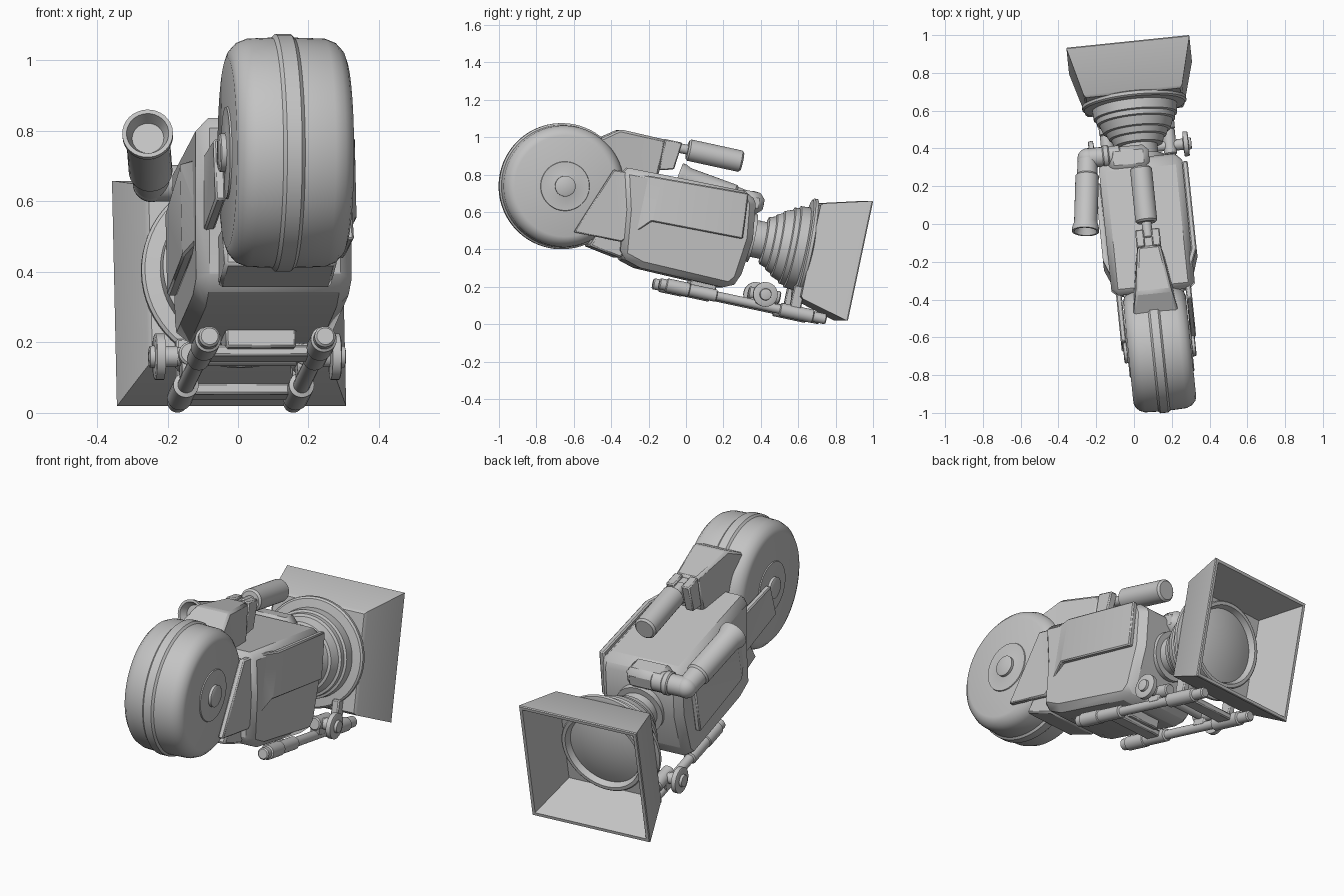
import bpy, bmesh, math
from mathutils import Matrix, Vector

if "Cube" in bpy.data.objects:
    bpy.data.objects.remove(bpy.data.objects["Cube"])

# Local frame: x across, y along the lens, z up; the whole camera is yawed and pitched
FRAME = (Matrix.Translation((0.067, 0, 0.536)) @ Matrix.Rotation(math.radians(5.9), 4, 'Z')
         @ Matrix.Rotation(math.radians(-12), 4, 'X'))

grey = bpy.data.materials.new("plain_grey")
grey.use_nodes = True
grey.diffuse_color = (0.55, 0.55, 0.55, 1)
grey.node_tree.nodes["Principled BSDF"].inputs["Base Color"].default_value = (0.55, 0.55, 0.55, 1)
parts = []


def add(name, bm, bevel=0.0, segments=1):
    bmesh.ops.recalc_face_normals(bm, faces=bm.faces)
    mesh = bpy.data.meshes.new(name)
    bm.to_mesh(mesh)
    bm.free()
    mesh.materials.append(grey)
    ob = bpy.data.objects.new(name, mesh)
    bpy.context.collection.objects.link(ob)
    ob.matrix_world = FRAME
    if bevel:
        mod = ob.modifiers.new("bevel", 'BEVEL')
        mod.width = bevel
        mod.segments = segments
        mod.limit_method = 'ANGLE'
    parts.append(ob)
    return ob


def revolve(name, profile, origin=(0, 0, 0), direction=(0, 1, 0), n=40, turn=0.0):
    """Turn (distance, radius) points about an axis and cap the ends."""
    bm = bmesh.new()
    d = Vector(direction).normalized()
    ref = Vector((1, 0, 0)) if abs(d.x) < 0.9 else Vector((0, 0, 1))
    a = (ref - d * ref.dot(d)).normalized()
    b = d.cross(a)
    rings = []
    for t, r in profile:
        c = Vector(origin) + d * t
        rings.append([bm.verts.new(c + r * (a * math.cos(q) + b * math.sin(q)))
                      for q in (turn + math.tau * i / n for i in range(n))])
    for p, q in zip(rings, rings[1:]):
        for i in range(n):
            j = (i + 1) % n
            bm.faces.new((p[i], p[j], q[j], q[i]))
    bm.faces.new(rings[0])
    bm.faces.new(rings[-1])
    bmesh.ops.remove_doubles(bm, verts=bm.verts, dist=1e-5)
    return add(name, bm)


def rod(name, start, end, r, n=24, edge=0.006):
    d = Vector(end) - Vector(start)
    h = d.length
    return revolve(name, [(0, r - edge), (edge, r), (h - edge, r), (h, r - edge)], start, d, n)


def prism(name, outline, x0, x1, bevel=0.0):
    """Extrude a (y, z) outline across x."""
    bm = bmesh.new()
    face = bm.faces.new([bm.verts.new((x0, y, z)) for y, z in outline])
    new = bmesh.ops.extrude_face_region(bm, geom=[face])["geom"]
    bmesh.ops.translate(bm, vec=(x1 - x0, 0, 0), verts=[v for v in new if isinstance(v, bmesh.types.BMVert)])
    return add(name, bm, bevel)


def box(name, x, y, z, bevel=0.006):
    return prism(name, [(y[0], z[0]), (y[1], z[0]), (y[1], z[1]), (y[0], z[1])], x[0], x[1], bevel)


def side_plate(name, outline, side):
    """Sheet that steps inward towards the magazine."""
    bm = bmesh.new()
    bm.faces.new([bm.verts.new((0, y, z)) for y, z in outline])
    for y in (-0.2, -0.33):
        bmesh.ops.bisect_plane(bm, geom=bm.verts[:] + bm.edges[:] + bm.faces[:],
                               plane_co=(0, y, 0), plane_no=(0, 1, 0))
    for v in bm.verts:
        k = min(max((-0.2 - v.co.y) / 0.13, 0), 1)
        v.co.x = side * (0.25 - 0.05 * k)
    new = bmesh.ops.extrude_face_region(bm, geom=bm.faces[:])["geom"]
    bmesh.ops.translate(bm, vec=(-side * 0.03, 0, 0), verts=[v for v in new if isinstance(v, bmesh.types.BMVert)])
    return add(name, bm, 0.006)


# Camera body and its outer plates
prism("camera_body", [(-0.33, -0.25), (-0.21, -0.285), (0.28, -0.295), (0.325, -0.24), (0.35, -0.01),
                      (0.325, 0.18), (0.29, 0.235), (-0.42, 0.225), (-0.36, 0.0)], -0.222, 0.222, 0.045)
side_plate("left_side_plate", [(-0.6, -0.172), (-0.46, 0.2), (0.27, 0.225), (0.29, -0.02),
                               (-0.208, -0.03), (-0.34, -0.17)], 1)
side_plate("right_side_plate", [(0.23, -0.16), (0.23, 0.08), (-0.2, 0.13), (-0.64, 0.11),
                                (-0.66, -0.07), (-0.34, -0.09), (-0.19, -0.14)], -1)
prism("lower_magazine_mount", [(-0.5, -0.225), (-0.32, -0.255), (-0.25, -0.1), (-0.45, -0.1)], -0.16, 0.16, 0.01)

# Round film magazine with a raised centre band and hubs
revolve("magazine", [(-0.167, 0.27), (-0.16, 0.29), (-0.14, 0.312), (-0.11, 0.324), (-0.04, 0.327),
                     (-0.03, 0.337), (0.012, 0.337), (0.022, 0.327), (0.11, 0.324), (0.14, 0.312),
                     (0.16, 0.29), (0.167, 0.27)], (0, -0.695, 0.059), (1, 0, 0), 72)
for side, label in ((1, "left"), (-1, "right")):
    revolve(label + "_magazine_hub", [(0.16, 0.135), (0.172, 0.13), (0.172, 0.06), (0.174, 0.055),
                                      (0.188, 0.055), (0.192, 0.048)],
            (0, -0.695, 0.059), (side, 0, 0), 40)

# Top neck, widening towards the magazine
bm = bmesh.new()
rows = [[bm.verts.new(p) for p in ((-h * 1.2, y, z0), (h * 1.2, y, z0), (h, y, z1), (-h, y, z1))]
        for y, z0, z1, h in ((-0.205, 0.22, 0.417, 0.06), (-0.457, 0.18, 0.42, 0.095), (-0.58, 0.14, 0.33, 0.125))]
for p, q in zip(rows, rows[1:]):
    for i in range(4):
        bm.faces.new((p[i], p[(i + 1) % 4], q[(i + 1) % 4], q[i]))
bm.faces.new(rows[0])
bm.faces.new(rows[-1])
add("top_neck", bm, 0.012)

# Carrying handle
for side, label in ((1, "left"), (-1, "right")):
    prism(label + "_handle_clamp", [(-0.21, 0.25), (-0.13, 0.27), (-0.115, 0.42), (-0.21, 0.42)],
          side * 0.02, side * 0.065, 0.006)
box("handle_clamp_core", (-0.03, 0.03), (-0.21, -0.14), (0.3, 0.405))
rod("handle_stem", (0, -0.16, 0.39), (0, -0.06, 0.39), 0.026)
rod("handle_grip", (0, -0.075, 0.39), (0, 0.226, 0.389), 0.058, 32, 0.01)

# Viewfinder: cross tube, elbow and flared eyepiece
elbow = Vector((-0.275, 0.345, 0.192))
box("viewfinder_block", (-0.17, 0.05), (0.25, 0.385), (0.13, 0.245), 0.03)
rod("viewfinder_cross_tube", (-0.1, 0.345, 0.192), elbow, 0.052, 32)
rod("viewfinder_collar", (-0.16, 0.345, 0.192), (-0.195, 0.345, 0.192), 0.06, 32)
revolve("viewfinder_elbow", [(-0.054 * math.cos(math.pi * i / 12), 0.054 * math.sin(math.pi * i / 12))
                             for i in range(13)], elbow, (0, 1, 0), 32)
aim = Vector((-0.326, -0.06, 0.25)) - elbow
end = aim.length
revolve("eyepiece", [(0, 0.052), (0.09, 0.054), (0.1, 0.062), (end - 0.05, 0.062), (end - 0.02, 0.072),
                     (end, 0.072), (end, 0.06), (end - 0.04, 0.045)], elbow, aim, 32)

# Lens barrel, stepping outwards
revolve("lens_barrel", [(0.32, 0.13), (0.365, 0.13), (0.365, 0.1), (0.425, 0.1), (0.43, 0.128), (0.465, 0.14),
                        (0.47, 0.152), (0.5, 0.165), (0.505, 0.178), (0.55, 0.195), (0.555, 0.208), (0.58, 0.21),
                        (0.585, 0.222), (0.635, 0.225), (0.64, 0.268), (0.648, 0.277), (0.665, 0.277), (0.672, 0.26)],
        n=64)
revolve("lens_front_ring", [(0.68, 0.228), (0.735, 0.228), (0.74, 0.222), (0.74, 0.205), (0.705, 0.192)], n=64)
revolve("lens_glass", [(0.69, 0.194), (0.71, 0.192), (0.722, 0.15), (0.732, 0.1), (0.738, 0.05), (0.74, 0)], n=64)

# Square lens hood, open at the far end
k = math.sqrt(2)
revolve("lens_hood", [(0.662, 0.25 * k), (0.675, 0.262 * k), (0.92, 0.327 * k), (0.926, 0.324 * k),
                      (0.926, 0.308 * k), (0.69, 0.24 * k)], (0, 0, -0.006), n=4, turn=math.pi / 4)

# Support rods with sleeves, clamps and knobs
for side, label in ((1, "left"), (-1, "right")):
    x = 0.165 * side
    revolve(label + "_support_rod", [(-0.092, 0.024), (-0.086, 0.03), (-0.055, 0.03), (-0.05, 0.037), (0.07, 0.037),
                                     (0.075, 0.033), (0.22, 0.033), (0.225, 0.024), (0.57, 0.024), (0.575, 0.036),
                                     (0.75, 0.036), (0.755, 0.028), (0.82, 0.028), (0.826, 0.022)],
            (x, 0, -0.345), n=28)
    rod(label + "_rod_clamp", (x, 0.42, -0.285), (x, 0.56, -0.285), 0.034)
    box(label + "_clamp_foot", (x - 0.025, x + 0.025), (0.43, 0.51), (-0.345, -0.285))
    box(label + "_hood_bracket", (x - 0.02, x + 0.02), (0.62, 0.68), (-0.345, -0.2))
    revolve(label + "_knob", [(0.2, 0.03), (0.235, 0.03), (0.238, 0.066), (0.262, 0.066), (0.265, 0.06), (0.265, 0.032),
                              (0.278, 0.03), (0.28, 0.024)], (0, 0.47, -0.285), (side, 0, 0), 32)
rod("knob_cross_bar", (-0.22, 0.47, -0.285), (0.22, 0.47, -0.285), 0.026)
for y, label in ((0.15, "front"), (0.67, "rear")):
    box(label + "_rod_bridge", (-0.165, 0.165), (y - 0.045, y + 0.045), (-0.36, -0.328))
box("rod_base_block", (-0.1, 0.1), (0.08, 0.22), (-0.34, -0.27))

# Smooth shading on the curved parts, sharp edges kept
bpy.ops.object.select_all(action='DESELECT')
for ob in parts:
    ob.select_set(True)
bpy.context.view_layer.objects.active = parts[0]
bpy.ops.object.shade_smooth_by_angle(angle=math.radians(32))
